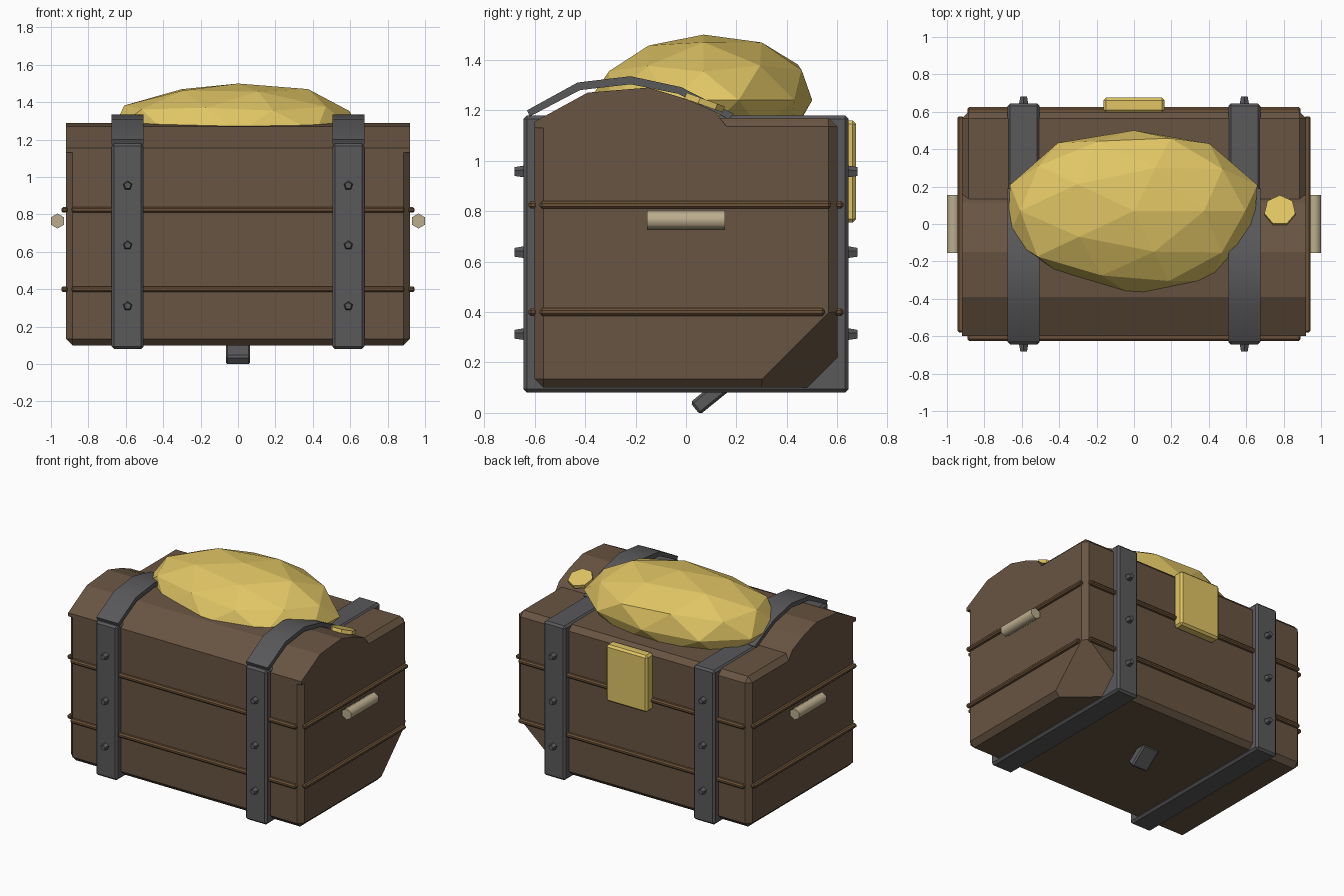
import bpy, bmesh, math, random
from mathutils import Vector, Matrix

if "Cube" in bpy.data.objects:
    bpy.data.objects.remove(bpy.data.objects["Cube"])

random.seed(4)


def mat(name, rgb):
    m = bpy.data.materials.new(name)
    m.diffuse_color = (*rgb, 1)
    m.use_nodes = True
    m.node_tree.nodes["Principled BSDF"].inputs["Base Color"].default_value = m.diffuse_color
    return m


WOOD = mat("wood", (0.14, 0.09, 0.055))
TRIM = mat("trim_wood", (0.15, 0.085, 0.04))
IRON = mat("iron", (0.10, 0.10, 0.105))
GOLD = mat("gold", (0.75, 0.56, 0.13))
ROPE = mat("rope", (0.50, 0.42, 0.27))


def finish(bm, name, material, smooth=False):
    bmesh.ops.recalc_face_normals(bm, faces=bm.faces[:])
    me = bpy.data.meshes.new(name)
    bm.to_mesh(me)
    bm.free()
    ob = bpy.data.objects.new(name, me)
    bpy.context.collection.objects.link(ob)
    me.materials.append(material)
    if smooth:
        bpy.ops.object.select_all(action='DESELECT')
        ob.select_set(True)
        bpy.context.view_layer.objects.active = ob
        bpy.ops.object.shade_smooth_by_angle(angle=math.radians(65))
    return ob


def box_bm(centre, size, bevel, tilt=0):
    bm = bmesh.new()
    bmesh.ops.create_cube(bm, size=1, matrix=Matrix.Diagonal((*size, 1)))
    bmesh.ops.bevel(bm, geom=bm.edges[:], offset=bevel, segments=1,
                    affect='EDGES', profile=0.5)
    bm.transform(Matrix.Translation(centre) @ Matrix.Rotation(tilt, 4, 'X'))
    return bm


def prism_x(name, pts, x0, x1, material, smooth=False):
    """Extrude a (y, z) outline along x."""
    bm = bmesh.new()
    f = bm.faces.new([bm.verts.new((x0, y, z)) for y, z in pts])
    ext = bmesh.ops.extrude_face_region(bm, geom=[f])['geom']
    bmesh.ops.translate(bm, vec=(x1 - x0, 0, 0),
                        verts=[v for v in ext if isinstance(v, bmesh.types.BMVert)])
    return finish(bm, name, material, smooth)


def rod(name, centre, r1, r2, depth, sides, rot, material, smooth=False):
    bm = bmesh.new()
    bmesh.ops.create_cone(bm, cap_ends=True, segments=sides, radius1=r1,
                          radius2=r2, depth=depth)
    # put the first corner on local +y
    top = max((v.co.xy for v in bm.verts), key=lambda c: c.x)
    bm.transform(Matrix.Rotation(math.pi / 2 - math.atan2(top.y, top.x), 4, 'Z'))
    bm.transform(Matrix.Translation(centre) @ rot)
    return finish(bm, name, material, smooth)


# Chest body with one broken lower corner
bm = box_bm((0, 0, 0.635), (1.84, 1.2, 1.07), 0.035)
cut = bmesh.ops.bisect_plane(bm, geom=bm.verts[:] + bm.edges[:] + bm.faces[:],
                             plane_co=(0.54, 0.6, 0.1), plane_no=(0.875, 1, -1),
                             clear_outer=True)
bmesh.ops.holes_fill(bm, edges=[e for e in cut['geom_cut']
                                if isinstance(e, bmesh.types.BMEdge)])
finish(bm, "chest_body", WOOD)

# Arched lid over the front part
prism_x("lid", [(-0.6, 1.13), (-0.6, 1.155), (-0.39, 1.27), (-0.15, 1.29),
                (0.0, 1.245), (0.115, 1.195), (0.165, 1.13)], -0.92, 0.92, WOOD)

# Horizontal trim rails on all four sides
for z in (0.40, 0.825):
    for s, side in ((-1, "a"), (1, "b")):
        finish(box_bm((0, s * 0.607, z), (1.78, 0.035, 0.03), 0.009),
               f"long_rail_{side}", TRIM)
        y1 = 0.55 if (s > 0 and z < 0.5) else 0.575
        finish(box_bm((s * 0.927, (y1 - 0.58) / 2, z), (0.035, y1 + 0.58, 0.03), 0.009),
               f"side_rail_{side}", TRIM)

# Iron straps: band round the body, curved band over the lid, studs
upper = [(-0.63, 1.20), (-0.43, 1.31), (-0.22, 1.335), (-0.02, 1.292), (0.19, 1.185)]
lower = [(-0.62, 1.175), (-0.42, 1.28), (-0.22, 1.303), (-0.03, 1.265), (0.17, 1.165)]
for x in (-0.59, 0.59):
    finish(box_bm((x, 0, 0.63), (0.172, 1.29, 1.10), 0.014), "body_strap", IRON)
    prism_x("lid_strap", upper + lower[::-1], x - 0.086, x + 0.086, IRON, True)
    for z in (0.31, 0.635, 0.955):
        for s in (-1, 1):
            rot = Matrix.Rotation(math.pi / 2, 4, 'X')
            if s > 0:
                rot = Matrix.Rotation(math.pi, 4, 'Z') @ rot
            rod("strap_stud", (x, s * 0.658, z), 0.027, 0.019, 0.045, 5, rot, IRON)

# Side handles
for s in (-1, 1):
    rod("side_handle", (s * 0.965, 0, 0.765), 0.04, 0.04, 0.31, 6,
        Matrix.Rotation(math.pi / 2, 4, 'X'), ROPE, True)

# Lock plate on the back and tilted hasp under the base
finish(box_bm((0, 0.635, 0.957), (0.325, 0.08, 0.405), 0.014), "lock_plate", GOLD)
finish(box_bm((0, 0.10, 0.069), (0.13, 0.165, 0.062), 0.010, math.radians(39)),
       "hasp", IRON)

# Faceted treasure heap
bm = bmesh.new()
bmesh.ops.create_icosphere(bm, subdivisions=2, radius=1)
for v in bm.verts:
    k = 1 if abs(v.co.z) > 0.99 else random.uniform(0.95, 1.05)
    v.co = Vector((v.co.x * 0.685 * k, 0.07 + v.co.y * 0.445 * k, 1.24 + v.co.z * 0.26 * k))
finish(bm, "gold_heap", GOLD)

# Loose coin lying on the lid slope
rod("loose_coin", (0.78, 0.07, 1.232), 0.085, 0.085, 0.025, 7,
    Matrix.Rotation(math.radians(-20), 4, 'X'), GOLD)
